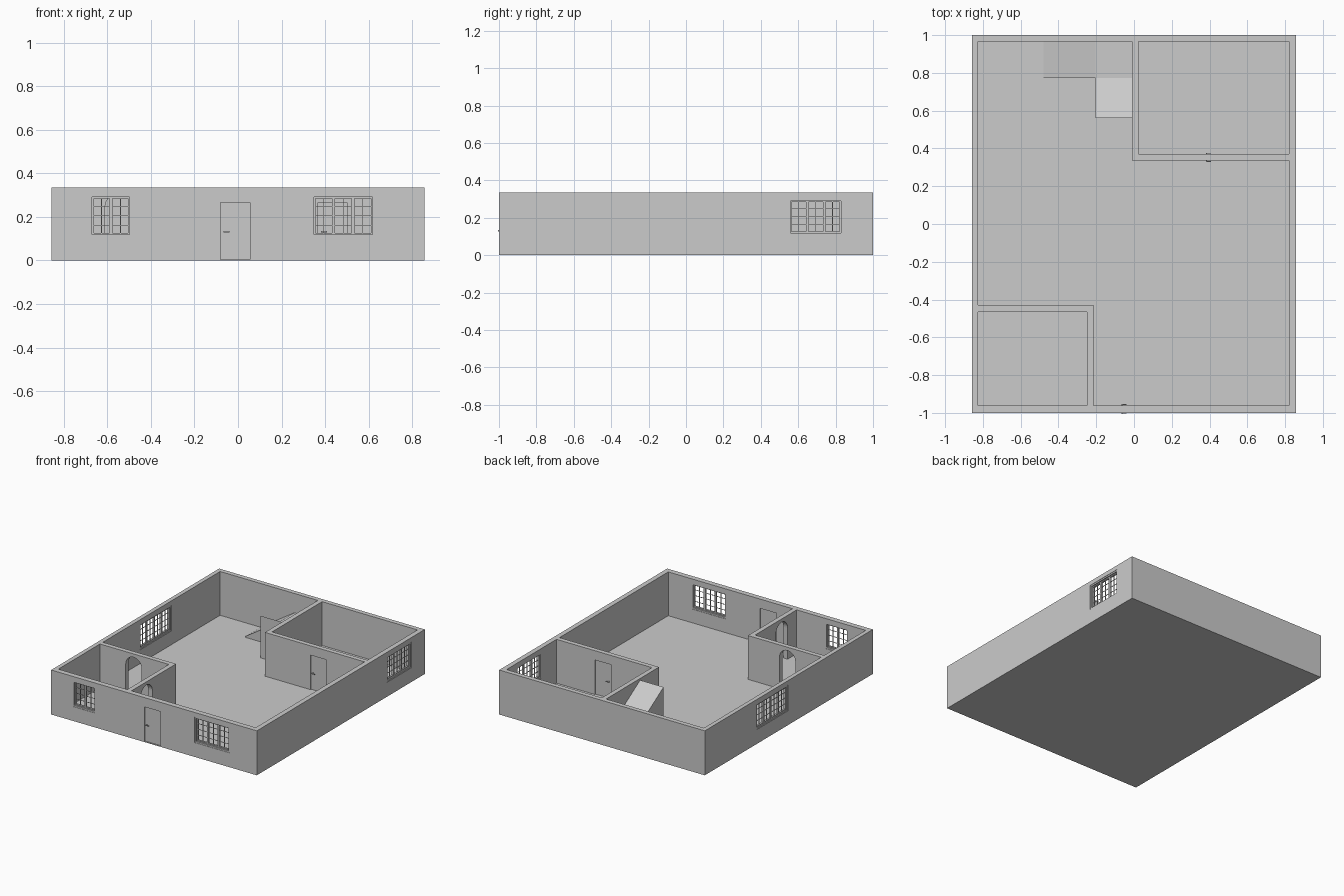
import bpy, bmesh, math
from mathutils import Vector

if "Cube" in bpy.data.objects:
    bpy.data.objects.remove(bpy.data.objects["Cube"])

H, FLOOR = 0.335, 0.005          # wall height, floor top

plaster = bpy.data.materials.new("plain_grey")
plaster.diffuse_color = (0.6, 0.6, 0.6, 1)
plaster.use_nodes = True
plaster.node_tree.nodes["Principled BSDF"].inputs["Base Color"].default_value = plaster.diffuse_color


def finish(name, bm):
    bmesh.ops.recalc_face_normals(bm, faces=bm.faces)
    me = bpy.data.meshes.new(name)
    bm.to_mesh(me)
    bm.free()
    me.materials.append(plaster)
    ob = bpy.data.objects.new(name, me)
    bpy.context.collection.objects.link(ob)
    return ob


def add_prism(bm, base, offset):
    """Extrude a closed outline of 3D points along an offset."""
    face = bm.faces.new([bm.verts.new(p) for p in base])
    out = bmesh.ops.extrude_face_region(bm, geom=[face])
    moved = [g for g in out["geom"] if isinstance(g, bmesh.types.BMVert)]
    bmesh.ops.translate(bm, verts=moved, vec=Vector(offset))


def add_box(bm, x0, x1, y0, y1, z0, z1):
    add_prism(bm, [(x0, y0, z0), (x1, y0, z0), (x1, y1, z0), (x0, y1, z0)], (0, 0, z1 - z0))


def wall_box(bm, axis, u0, u1, w0, w1, z0, z1):
    """Box with u along the wall and w through it."""
    if axis == "x":
        add_box(bm, u0, u1, w0, w1, z0, z1)
    else:
        add_box(bm, w0, w1, u0, u1, z0, z1)


# Solid block that becomes the walls and floor
bm = bmesh.new()
add_box(bm, -0.857, 0.857, -1, 1, 0, H)
house = finish("walls_and_floor", bm)


def carve(bm):
    cutter = finish("cutter", bm)
    cutter.hide_render = True
    mod = house.modifiers.new("cut", "BOOLEAN")
    mod.operation, mod.solver, mod.object = "DIFFERENCE", "EXACT", cutter
    bpy.context.view_layer.objects.active = house
    bpy.ops.object.modifier_apply(modifier=mod.name)
    bpy.data.objects.remove(cutter)


# Main room and the two corner rooms
rooms = [
    [(-.825, -.43), (-.215, -.43), (-.215, -.96), (.82, -.96),
     (.82, .335), (-.01, .335), (-.01, .965), (-.825, .965)],
    [(.025, .37), (.82, .37), (.82, .965), (.025, .965)],
    [(-.825, -.96), (-.25, -.96), (-.25, -.465), (-.825, -.465)],
]
for plan in rooms:
    bm = bmesh.new()
    add_prism(bm, [(x, y, FLOOR) for x, y in plan], (0, 0, 0.5))
    carve(bm)


# Round-topped doorways into the front left room
def arch(axis, u0, u1, w0, w1, top=0.31):
    r, c = (u1 - u0) / 2, (u0 + u1) / 2
    prof = [(u0, FLOOR), (u1, FLOOR)]
    for i in range(17):
        a = math.pi * i / 16
        prof.append((c + r * math.cos(a), top - r + r * math.sin(a)))
    bm = bmesh.new()
    if axis == "x":
        add_prism(bm, [(u, w0, z) for u, z in prof], (0, w1 - w0, 0))
    else:
        add_prism(bm, [(w0, u, z) for u, z in prof], (w1 - w0, 0, 0))
    carve(bm)


arch("x", -.61, -.478, -.48, -.415)
arch("y", -.852, -.712, -.265, -.20)


# Windows: outer frame, sashes and glazing bars
def window(name, axis, u0, u1, w0, w1, panes, z0=0.108, z1=0.302):
    bm = bmesh.new()
    wall_box(bm, axis, u0, u1, w0 - .015, w1 + .015, z0, z1)
    carve(bm)
    bm = bmesh.new()

    def ring(a, b, lo, hi, t, d0, d1):
        wall_box(bm, axis, a, b, d0, d1, lo, lo + t)
        wall_box(bm, axis, a, b, d0, d1, hi - t, hi)
        wall_box(bm, axis, a, a + t, d0, d1, lo + t, hi - t)
        wall_box(bm, axis, b - t, b, d0, d1, lo + t, hi - t)

    ring(u0, u1, z0, z1, .011, w0 + .003, w1 - .003)
    mid = (w0 + w1) / 2
    a, b, lo, hi = u0 + .011, u1 - .011, z0 + .011, z1 - .011
    step = (b - a) / panes
    for i in range(panes):
        p, q = a + i * step, a + (i + 1) * step
        ring(p, q, lo, hi, .007, mid - .007, mid + .007)
        c = (p + q) / 2
        wall_box(bm, axis, c - .002, c + .002, mid - .003, mid + .003, lo, hi)
        for k in (1, 2, 3):
            z = lo + (hi - lo) * k / 4
            wall_box(bm, axis, p, q, mid - .002, mid + .002, z - .0015, z + .0015)
    finish(name, bm)


window("front_left_window", "x", -.68, -.486, -1, -.96, 2)
window("front_right_window", "x", .338, .628, -1, -.96, 3)
window("right_window", "y", .547, .84, .82, .857, 3)
window("left_window", "y", .01, .385, -.857, -.825, 4)


# Doors: a slightly recessed leaf with a lever handle on both sides
def door(name, u0, u1, w0, w1, top=0.265):
    bm = bmesh.new()
    add_box(bm, u0, u1, w0 - .015, w1 + .015, FLOOR, top)
    carve(bm)
    bm = bmesh.new()
    add_box(bm, u0, u1, w0 + .008, w1 - .008, FLOOR, top)
    finish(name, bm)
    bm = bmesh.new()
    for face, out in ((w0 + .008, -1), (w1 - .008, 1)):
        ys = sorted((face, face + out * .014))
        add_box(bm, u0 + .014, u0 + .019, ys[0], ys[1], .128, .134)
        ys = sorted((face + out * .010, face + out * .014))
        add_box(bm, u0 + .014, u0 + .040, ys[0], ys[1], .128, .134)
    finish(name + "_handle", bm)


door("front_door", -.08, .055, -1, -.96)
door("back_room_door", .368, .50, .335, .37)

# Ramped staircase: lower flight with landing, then upper flight
bm = bmesh.new()
lower = [(-.48, 0), (-.01, 0), (-.01, .19), (-.205, .19), (-.48, .012)]
add_prism(bm, [(x, .772, z) for x, z in lower], (0, .193, 0))
finish("lower_stair_ramp", bm)

bm = bmesh.new()
upper = [(.56, 0), (.772, 0), (.772, .19), (.56, .322)]
add_prism(bm, [(-.205, y, z) for y, z in upper], (.195, 0, 0))
finish("upper_stair_ramp", bm)
